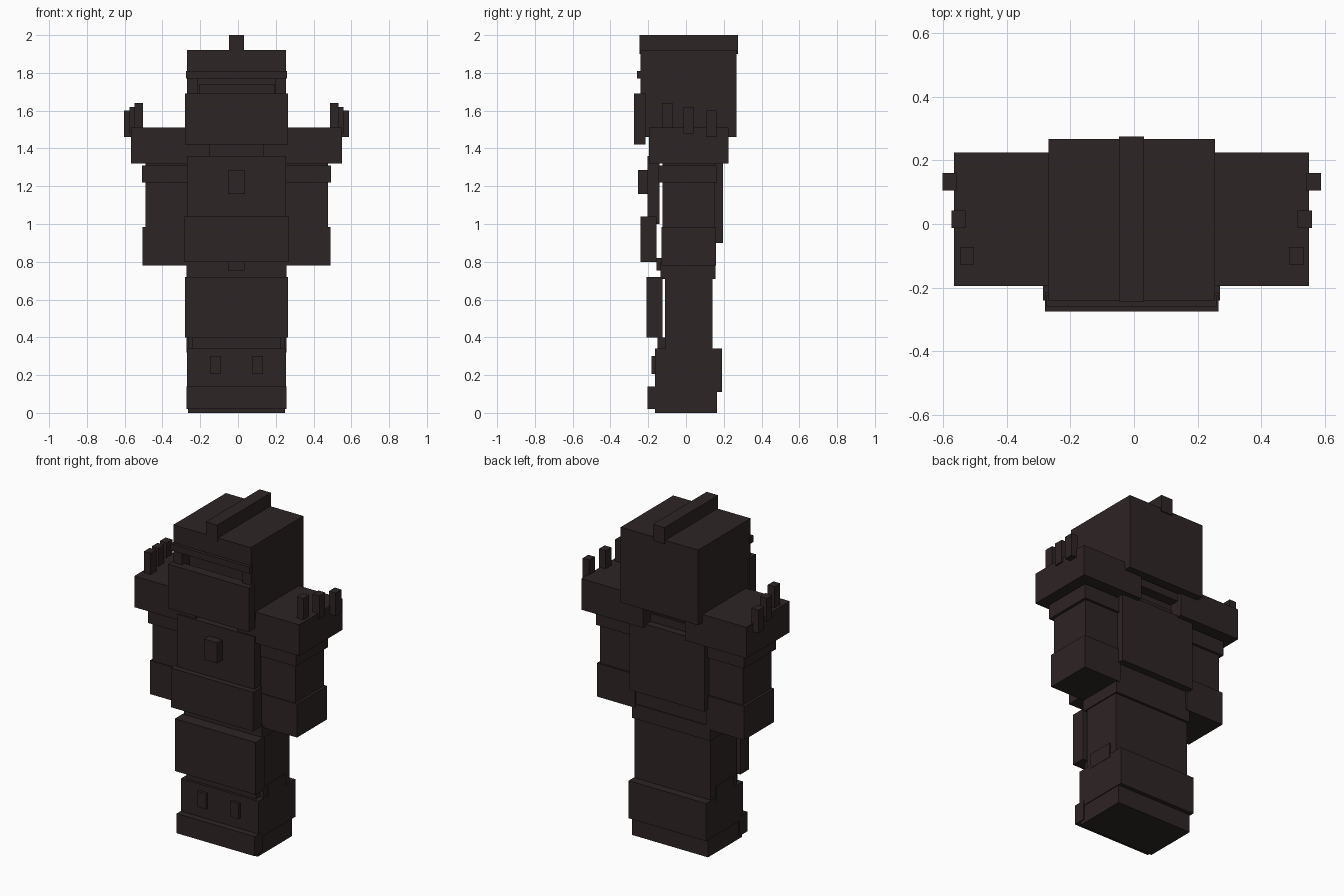
import bpy

CX = -0.0075  # mirror plane of the figure

dark = bpy.data.materials.new("dark_brown")
dark.diffuse_color = (0.027, 0.018, 0.018, 1)


def box(name, x0, x1, y0, y1, z0, z1):
    bpy.ops.mesh.primitive_cube_add(
        size=1, location=((x0 + x1) / 2, (y0 + y1) / 2, (z0 + z1) / 2))
    ob = bpy.context.object
    ob.name = name
    ob.scale = (x1 - x0, y1 - y0, z1 - z0)
    bpy.ops.object.transform_apply(location=False, rotation=False, scale=True)
    ob.data.materials.append(dark)
    return ob


def mid(name, half, y0, y1, z0, z1):
    """Box centred on the mirror plane."""
    return box(name, CX - half, CX + half, y0, y1, z0, z1)


def pair(name, inner, outer, y0, y1, z0, z1):
    """Mirrored boxes on both sides."""
    box(name + "_left", CX - outer, CX - inner, y0, y1, z0, z1)
    box(name + "_right", CX + inner, CX + outer, y0, y1, z0, z1)


# Helmet shell with an open eye slot
mid("helmet_top", 0.262, -0.24, 0.268, 1.80, 1.92)
mid("helmet_front", 0.262, -0.24, -0.19, 1.77, 1.80)
pair("helmet_side", 0.205, 0.262, -0.24, 0.268, 1.46, 1.80)
mid("helmet_back", 0.205, 0.21, 0.268, 1.46, 1.80)
mid("helmet_crest", 0.039, -0.245, 0.275, 1.90, 2.0)
mid("brow_band", 0.268, -0.26, -0.225, 1.77, 1.81)
mid("face_guard", 0.273, -0.275, -0.215, 1.42, 1.69)
mid("head", 0.20, -0.17, 0.20, 1.42, 1.74)
mid("neck", 0.145, -0.12, 0.14, 1.34, 1.45)

# Torso and its plates
mid("body", 0.25, -0.12, 0.15, 0.76, 1.38)
mid("chest_plate", 0.262, -0.205, -0.14, 1.00, 1.36)
mid("chest_gem", 0.045, -0.255, -0.20, 1.16, 1.285)
mid("belly_plate", 0.278, -0.24, -0.155, 0.80, 1.04)
mid("back_plate", 0.253, 0.15, 0.195, 0.90, 1.33)
mid("hips", 0.264, -0.135, 0.155, 0.71, 0.80)
mid("belt_tab", 0.045, -0.155, -0.13, 0.755, 0.82)

# Shoulders and their spikes
pair("shoulder_pad", 0.142, 0.558, -0.195, 0.225, 1.32, 1.51)
for i, (inner, outer, y, z) in enumerate([
        (0.495, 0.540, -0.10, 1.50),
        (0.522, 0.567, 0.015, 1.48),
        (0.550, 0.595, 0.133, 1.46)]):
    pair(f"shoulder_spike_{i + 1}", inner, outer, y - 0.028, y + 0.028, z, z + 0.14)

# Arms
pair("arm", 0.25, 0.483, -0.125, 0.15, 0.80, 1.33)
pair("arm_cuff", 0.24, 0.50, -0.145, 0.165, 1.22, 1.31)
pair("gauntlet", 0.24, 0.498, -0.13, 0.16, 0.78, 0.985)

# Legs and boots
mid("legs", 0.257, -0.11, 0.14, 0.10, 0.72)
mid("thigh_plate", 0.273, -0.21, -0.125, 0.40, 0.72)
mid("boot_shaft", 0.262, -0.165, 0.19, 0.11, 0.34)
mid("boot_front_rim", 0.235, -0.15, -0.10, 0.32, 0.40)
pair("boot_side_tab", 0.23, 0.264, -0.075, 0.095, 0.32, 0.41)
mid("boot_sole", 0.257, -0.165, 0.165, 0.0, 0.12)
mid("toe_plate", 0.264, -0.205, -0.13, 0.02, 0.14)
pair("boot_stud", 0.083, 0.14, -0.182, -0.155, 0.205, 0.30)
